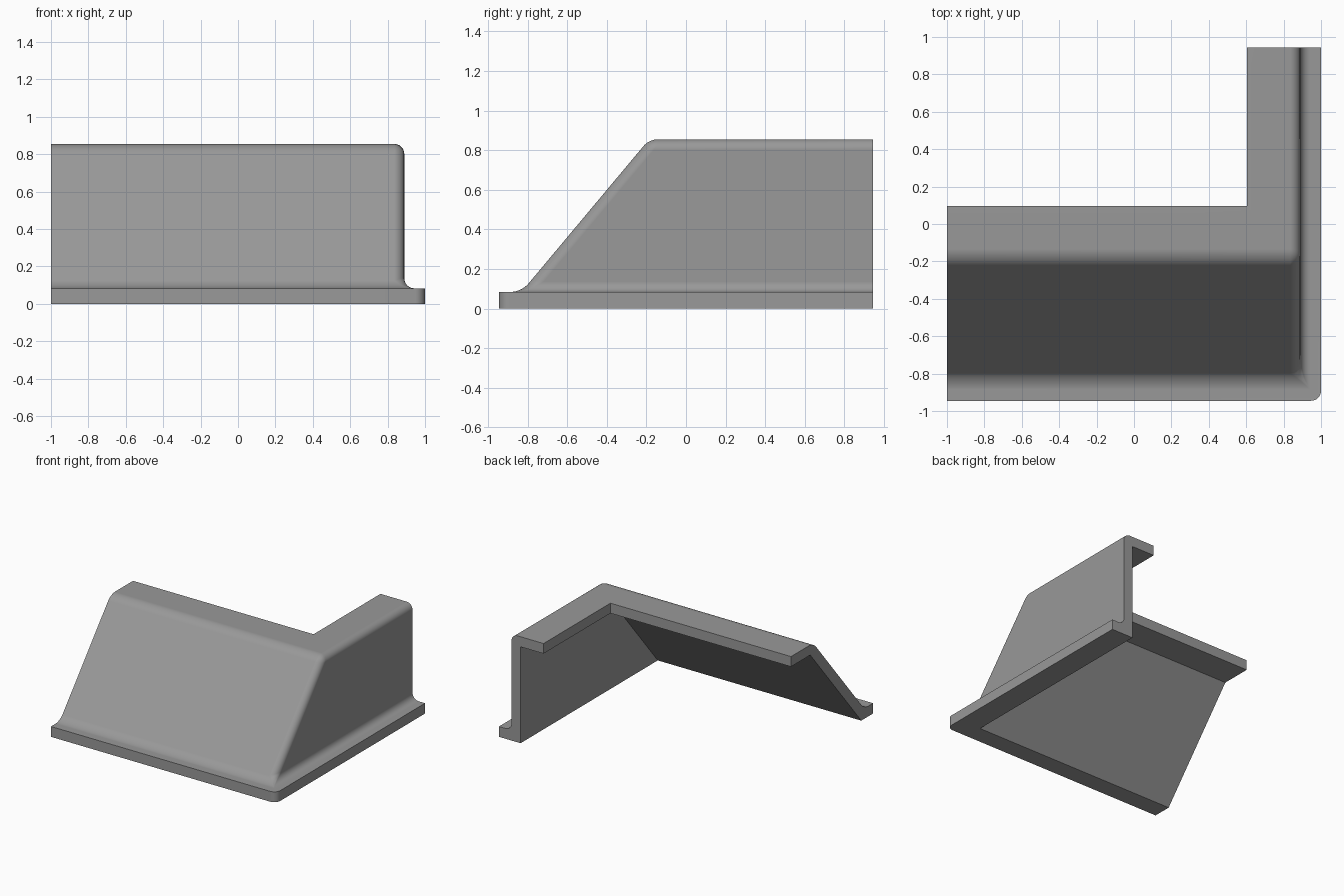
import bpy, bmesh, math

if "Cube" in bpy.data.objects:
    bpy.data.objects.remove(bpy.data.objects["Cube"])

# Flanged wall section (depth from outer side, height), swept around one mitred corner
T = 0.081
TOP, FOOT = 0.855, 0.083
WALL_X = 0.889
heights = [0, FOOT, FOOT, TOP, TOP, TOP - T, TOP - T, 0]
slope = (TOP - FOOT) / (0.832 - 0.186)
shift = T / math.sin(math.atan(slope))


def slope_y(z):
    return -0.832 + (z - FOOT) / slope


front_y = [-0.945, -0.945, slope_y(FOOT), slope_y(TOP), 0.096, 0.096,
           slope_y(TOP - T) + shift, slope_y(0) + shift]
right_x = [1, 1, WALL_X, WALL_X, 0.604, 0.604, WALL_X - T, WALL_X - T]

bm = bmesh.new()
left = [bm.verts.new((-1, y, z)) for y, z in zip(front_y, heights)]
corner = [bm.verts.new((x, y, z)) for x, y, z in zip(right_x, front_y, heights)]
back = [bm.verts.new((x, 0.945, z)) for x, z in zip(right_x, heights)]
for a, b in ((left, corner), (corner, back)):
    for i in range(8):
        j = (i + 1) % 8
        bm.faces.new((a[i], b[i], b[j], a[j]))
bm.faces.new(left)
bm.faces.new(back)
bmesh.ops.recalc_face_normals(bm, faces=bm.faces)

# Rounded edges: foot and top bends, sloped corner, foot plate corner
bends = [bm.edges.get((a[i], corner[i])) for a in (left, back) for i in (2, 3)]
bends += [bm.edges.get((corner[i], corner[i + 1])) for i in (0, 2)]
flat = [e for e in bm.edges if e.calc_face_angle(1) < 0.01]
bmesh.ops.dissolve_edges(bm, edges=flat, use_verts=False)
bmesh.ops.bevel(bm, geom=bends, offset=0.053, offset_type='OFFSET',
                segments=6, profile=0.5, affect='EDGES')

mesh = bpy.data.meshes.new("corner_panel")
bm.to_mesh(mesh)
bm.free()
panel = bpy.data.objects.new("corner_panel", mesh)
bpy.context.collection.objects.link(panel)
bpy.context.view_layer.objects.active = panel
panel.select_set(True)
bpy.ops.object.shade_smooth_by_angle(angle=math.radians(30))
weighted = panel.modifiers.new("weighted_normals", 'WEIGHTED_NORMAL')
weighted.keep_sharp = True

# Dark grey finish
grey = bpy.data.materials.new("dark_grey")
grey.diffuse_color = (0.319, 0.319, 0.319, 1)
grey.use_nodes = True
grey.node_tree.nodes["Principled BSDF"].inputs["Base Color"].default_value = grey.diffuse_color
mesh.materials.append(grey)
